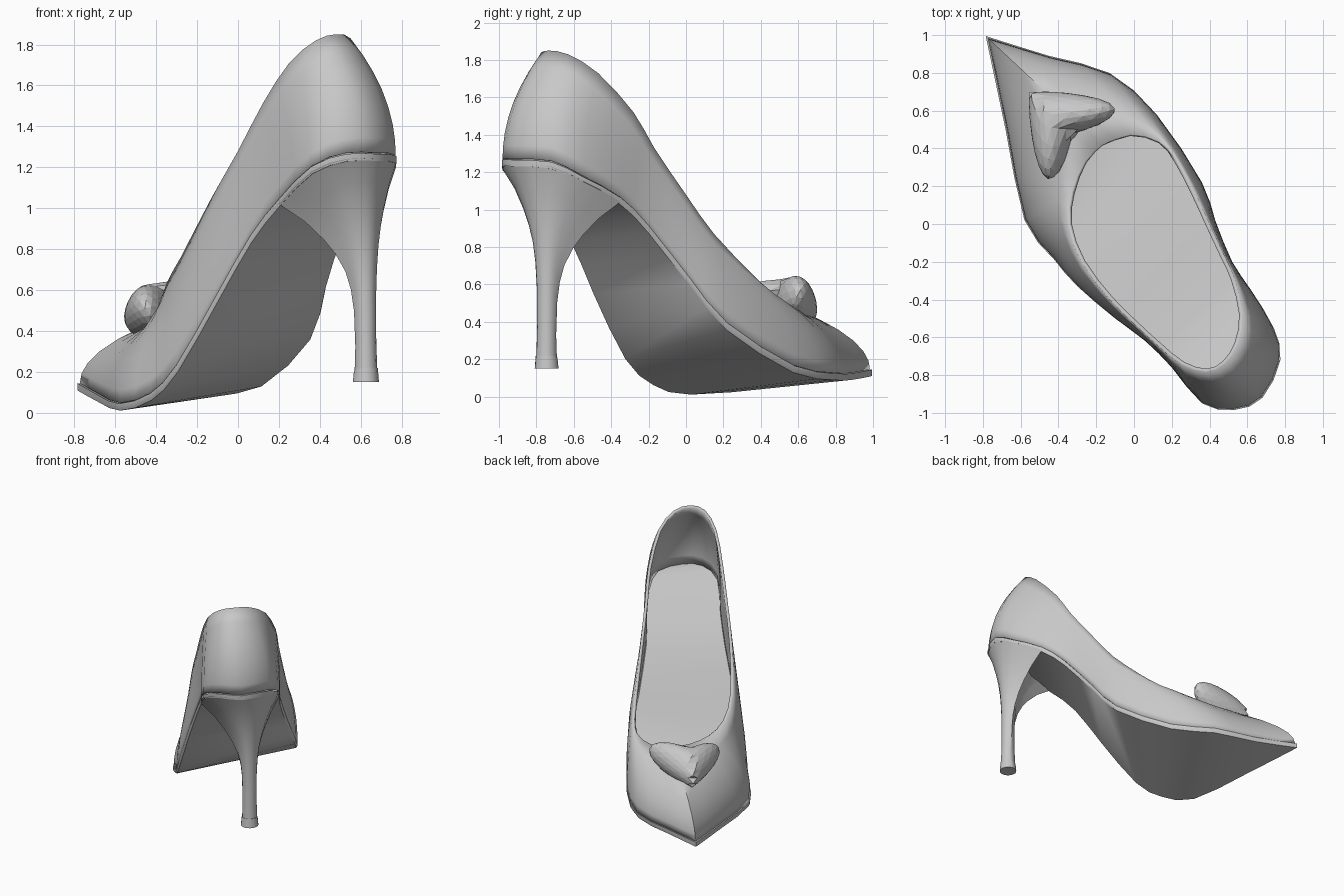
import bpy, bmesh, math
from mathutils import Vector, Matrix

if "Cube" in bpy.data.objects:
    bpy.data.objects.remove(bpy.data.objects["Cube"])

grey = bpy.data.materials.new("soft_grey")
grey.use_nodes = True
grey.diffuse_color = (0.58, 0.58, 0.58, 1)
grey.node_tree.nodes["Principled BSDF"].inputs["Base Color"].default_value = (0.58, 0.58, 0.58, 1)


def make_object(name, bm, smooth=True, recalc=True):
    if recalc:
        bmesh.ops.recalc_face_normals(bm, faces=bm.faces[:])
    mesh = bpy.data.meshes.new(name)
    bm.to_mesh(mesh)
    bm.free()
    mesh.materials.append(grey)
    obj = bpy.data.objects.new(name, mesh)
    bpy.context.collection.objects.link(obj)
    if smooth:
        bpy.ops.object.select_all(action="DESELECT")
        obj.select_set(True)
        bpy.context.view_layer.objects.active = obj
        bpy.ops.object.shade_smooth_by_angle(angle=math.radians(40))
    return obj


def spline(points, steps=2):
    """Closed outline that starts at the toe, rounded everywhere but there."""
    pts = [Vector(p) for p in points]
    pts = [pts[0]] + pts + [pts[0], pts[0]]
    out = []
    for a, b, c, d in zip(pts, pts[1:], pts[2:], pts[3:]):
        for k in range(steps):
            t = k / steps
            out.append(0.5 * (2 * b + (c - a) * t + (2 * a - 5 * b + 4 * c - d) * t ** 2
                              + (3 * b - a - 3 * c + d) * t ** 3))
    return out


def loft(bm, rows):
    """Skin between closed rings, lowest ring first; returns the vertex rings."""
    rings = [[bm.verts.new(p) for p in row] for row in rows]
    for low, high in zip(rings, rings[1:]):
        n = len(low)
        for i in range(n):
            j = (i + 1) % n
            bm.faces.new((low[i], low[j], high[j], high[i]))
    return rings


def fill_across(bm, ring):
    """Close a left/right paired ring with a strip of faces."""
    n = len(ring)
    half = n // 2
    for i in range(half):
        quad = [ring[i], ring[i + 1], ring[-i - 1], ring[-i % n]]
        bm.faces.new(list(dict.fromkeys(quad)))


# Outlines: toe, along one side, round the back, up the other side
sole_edge = spline([
    (-.785, .995, .11), (-.68, .5, .05), (-.58, .02, .01), (-.43, -.18, .06),
    (-.3, -.33, .2), (-.1, -.5, .55), (.06, -.62, .83), (.2, -.76, 1.01),
    (.36, -.95, 1.17), (.53, -.985, 1.23), (.68, -.92, 1.23), (.775, -.72, 1.22),
    (.74, -.55, 1.14), (.62, -.35, 1.03), (.52, -.2, .88), (.43, .02, .6),
    (.36, .22, .36), (.12, .58, .13), (-.13, .8, .09), (-.45, .89, .09)])
top_edge = spline([
    (-.17, .42, .53), (-.26, .33, .54), (-.33, .17, .57), (-.35, 0, .63),
    (-.28, -.2, .76), (-.13, -.4, 1.05), (0, -.53, 1.28), (.12, -.64, 1.51),
    (.25, -.745, 1.71), (.38, -.785, 1.82), (.48, -.74, 1.85), (.55, -.63, 1.83),
    (.575, -.47, 1.73), (.53, -.28, 1.52), (.48, -.17, 1.33), (.4, 0, 1.08),
    (.33, .15, .87), (.23, .34, .67), (.13, .44, .57), (-.02, .475, .53)])
count = len(sole_edge)
lift = Vector((0, 0, .035))

# Sole and insole slab with a thin welt edge
middle = [(sole_edge[i] + sole_edge[-i % count]) / 2 for i in range(count)]
bm = bmesh.new()
bottom = [p.lerp(m, .02) for p, m in zip(sole_edge, middle)]
inner = [p.lerp(m, .05) + lift for p, m in zip(sole_edge, middle)]
rings = loft(bm, [bottom, [p + lift * .5 for p in sole_edge],
                  [p + lift for p in sole_edge], inner])
fill_across(bm, rings[0])
fill_across(bm, rings[-1])
make_object("sole", bm)

# Upper: curved wall from the welt to the opening
bm = bmesh.new()
rows = []
for t in (0, .12, .25, .4, .55, .7, .85, 1):
    row = []
    for p, q in zip(sole_edge, top_edge):
        start = p.lerp(q, .02) + lift * .8
        bend = p.lerp(q, .02)
        bend.z = p.z + (q.z - p.z) * .55
        row.append(start * (1 - t) ** 2 + bend * 2 * t * (1 - t) + q * t * t)
    rows.append(row)
loft(bm, rows)
upper = make_object("upper", bm, recalc=False)
shell = upper.modifiers.new("thickness", "SOLIDIFY")
shell.thickness = .022
shell.offset = -1

# Heel: flares from a slim stem to the back outline of the sole
seat = [sole_edge[i] + lift * .3 for i in range(14, 27)]
left, right = seat[0], seat[-1]
back = sole_edge[count // 2]
for k in range(1, 6):
    t = k / 6
    p = right.lerp(left, t)
    pull = (back - p) * .3 * math.sin(math.pi * t)
    seat.append(p + Vector((pull.x, pull.y, .01)))
centre = sum(seat, Vector()) / len(seat)
tip = Vector((.625, -.745, .15))


def heel_ring(height, flare, radius):
    ring = []
    for p in seat:
        out = Vector((p.x - centre.x, p.y - centre.y, 0)).normalized()
        q = (tip + out * radius).lerp(p, flare)
        q.z = tip.z + (p.z - tip.z) * height
        ring.append(q)
    return ring


bm = bmesh.new()
profile = [(.065, 0, .055), (.2, .005, .05), (.4, .03, .047), (.52, .07, .047),
           (.62, .14, .047), (.72, .27, .047), (.8, .42, .047), (.9, .66, .047), (1, 1, 0)]
rings = loft(bm, [heel_ring(*row) for row in profile])
bm.faces.new(rings[0])
bm.faces.new(rings[-1])
make_object("heel", bm)

# Heel tip cap
bm = bmesh.new()
rings = loft(bm, [heel_ring(0, 0, .064), heel_ring(.065, 0, .058)])
for ring in rings:
    bm.faces.new(ring)
make_object("heel_tip", bm)

# Faceted heart ornament on the vamp
bm = bmesh.new()
bmesh.ops.create_icosphere(bm, subdivisions=3, radius=1)
toeward = Vector((-.68, .68, -.25)).normalized()
across = Vector((.69, .69, .12))
across = (across - toeward * across.dot(toeward)).normalized()
frame = Matrix((across, toeward, across.cross(toeward))).transposed()
for v in bm.verts:
    x, y, z = v.co
    heart = Vector((.26 * x * (1 - .15 * y), .16 * y - .2 * abs(x), .135 * z * (1 - .25 * y)))
    v.co = Vector((-.443, .589, .48)) + frame @ heart
make_object("heart_ornament", bm, smooth=False)
